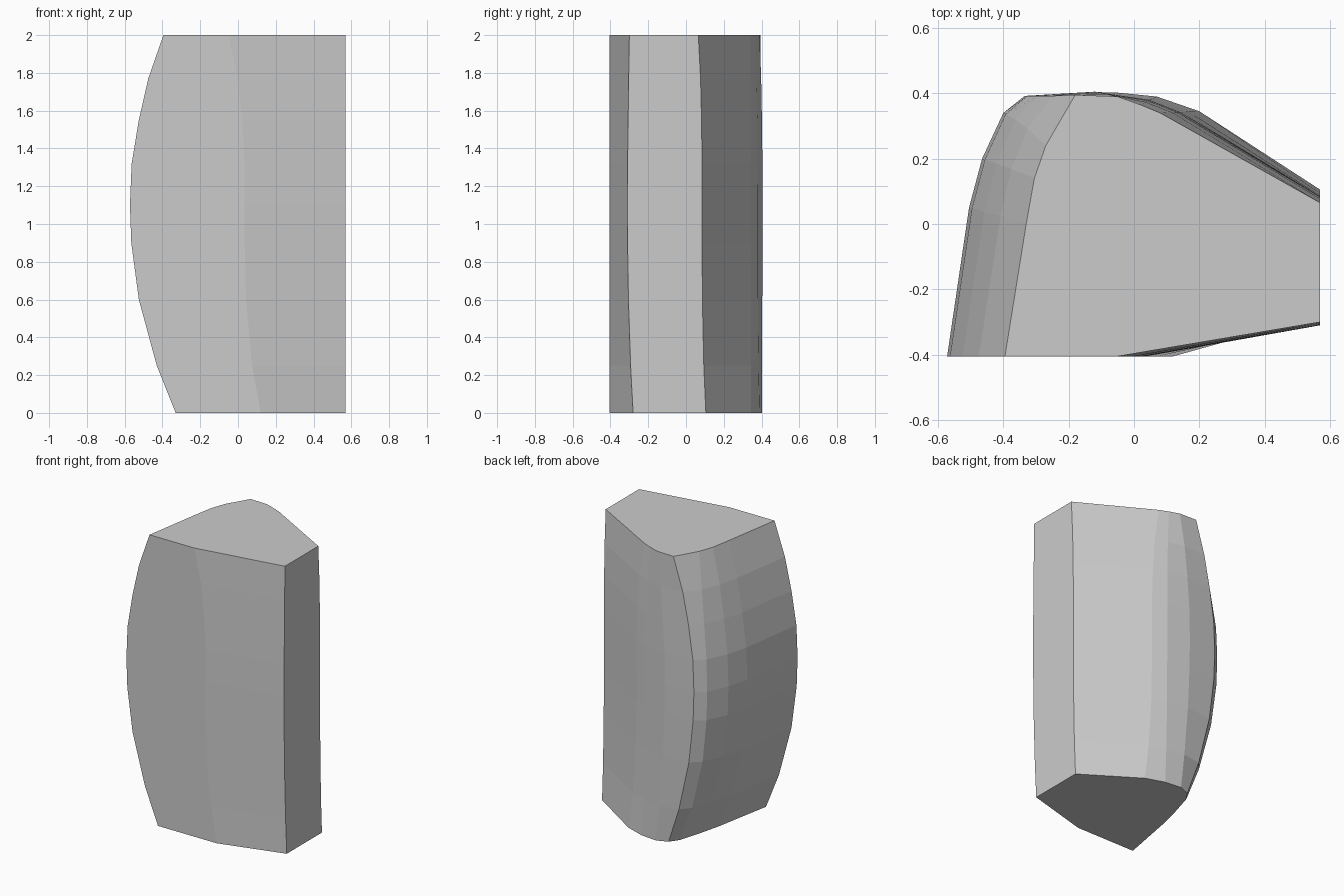
import bpy, bmesh

if "Cube" in bpy.data.objects:
    bpy.data.objects.remove(bpy.data.objects["Cube"])

# Cross-sections of the block, running from the front-left edge round the back
BOTTOM = [(-.33, -.405), (-.255, 0), (-.22, .14), (-.17, .31), (-.127, .372), (-.05, .402),
          (.07, .39), (.20, .345), (.57, .105), (.57, -.28), (.12, -.405)]
MIDDLE = [(-.572, -.405), (-.505, .05), (-.465, .20), (-.40, .34), (-.335, .392), (-.12, .405),
          (.045, .38), (.14, .343), (.57, .085), (.57, -.31), (.035, -.405)]
TOP = [(-.395, -.405), (-.33, 0), (-.305, .14), (-.27, .24), (-.18, .395), (-.05, .39),
       (.02, .365), (.08, .34), (.57, .065), (.57, -.30), (-.05, -.405)]

# Height and x of the bowed left edge
EDGE = [(0, -.33), (.25, -.43), (.6, -.525), (.9, -.565), (1.1, -.572),
        (1.32, -.563), (1.55, -.525), (1.77, -.475), (2, -.395)]


def mix(a, b, t):
    return a + (b - a) * t


bm = bmesh.new()
rings = []
for z, x in EDGE:
    t = z / 2
    straight = mix(BOTTOM[0][0], TOP[0][0], t)
    bulge = (straight - x) / (straight - MIDDLE[0][0])
    ring = []
    for b, m, p in zip(BOTTOM, MIDDLE, TOP):
        ring.append(bm.verts.new((mix(mix(b[0], p[0], t), m[0], bulge),
                                  mix(mix(b[1], p[1], t), m[1], bulge), z)))
    rings.append(ring)

# Side walls and flat ends
n = len(BOTTOM)
for low, high in zip(rings, rings[1:]):
    for i in range(n):
        j = (i + 1) % n
        bm.faces.new((low[i], low[j], high[j], high[i]))
bm.faces.new(rings[0])
bm.faces.new(rings[-1])
bmesh.ops.recalc_face_normals(bm, faces=bm.faces)

mesh = bpy.data.meshes.new("curved_block")
bm.to_mesh(mesh)
bm.free()
block = bpy.data.objects.new("curved_block", mesh)
bpy.context.collection.objects.link(block)

grey = bpy.data.materials.new("light_grey")
grey.diffuse_color = (.6, .6, .6, 1)
grey.use_nodes = True
grey.node_tree.nodes["Principled BSDF"].inputs["Base Color"].default_value = grey.diffuse_color
mesh.materials.append(grey)
